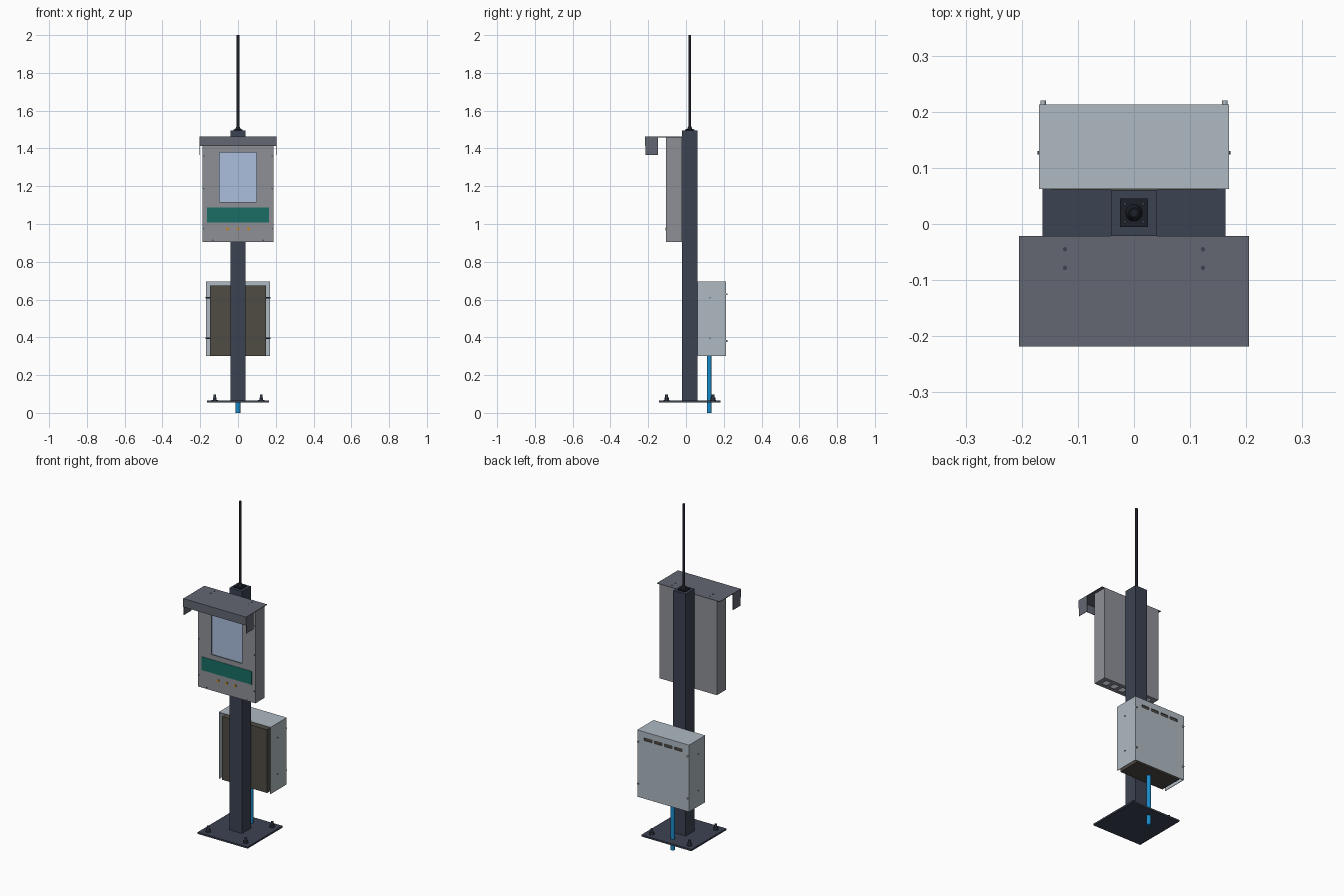
import bpy
from math import radians
from mathutils import Vector

if "Cube" in bpy.data.objects:
    bpy.data.objects.remove(bpy.data.objects["Cube"])


def mat(name, r, g, b):
    m = bpy.data.materials.new(name)
    m.diffuse_color = (r, g, b, 1)
    m.use_nodes = True
    m.node_tree.nodes["Principled BSDF"].inputs["Base Color"].default_value = m.diffuse_color
    return m


STEEL = mat("dark_steel", .045, .055, .085)
BLACK = mat("black", .012, .014, .022)
CASE = mat("case_grey", .27, .28, .31)
HOOD = mat("hood_grey", .125, .135, .17)
COVER = mat("light_grey", .43, .49, .54)
BROWN = mat("brown", .08, .072, .06)
BLUE = mat("blue", .01, .26, .6)
SCREEN = mat("screen_blue", .4, .52, .72)
GREEN = mat("green", .01, .155, .13)
GOLD = mat("gold", .5, .25, .02)


def box(name, x, y, z, m=None):
    """Box from (min, max) pairs."""
    lo, hi = Vector((x[0], y[0], z[0])), Vector((x[1], y[1], z[1]))
    bpy.ops.mesh.primitive_cube_add(size=1)
    o = bpy.context.object
    s, c = hi - lo, (hi + lo) / 2
    for v in o.data.vertices:
        v.co = Vector(a * b for a, b in zip(v.co, s)) + c
    o.name = name
    if m:
        o.data.materials.append(m)
    return o


def rod(name, a, b, r, m, n=16, r2=None):
    """Cylinder or cone from point a to point b."""
    a, b = Vector(a), Vector(b)
    bpy.ops.mesh.primitive_cone_add(vertices=n, radius1=r, radius2=r if r2 is None else r2,
                                    depth=(b - a).length, location=(a + b) / 2)
    o = bpy.context.object
    o.rotation_euler = (b - a).to_track_quat('Z', 'Y').to_euler()
    o.name = name
    o.data.materials.append(m)
    if n > 6:
        bpy.ops.object.shade_smooth_by_angle(angle=radians(40))
    return o


def cut(o, cutters):
    """Subtract each cutter, then remove it."""
    for c in cutters:
        bpy.context.view_layer.objects.active = o
        md = o.modifiers.new("cut", 'BOOLEAN')
        md.operation, md.solver, md.object = 'DIFFERENCE', 'EXACT', c
        bpy.ops.object.modifier_apply(modifier=md.name)
        bpy.data.objects.remove(c)


PY = .02  # post centre in y

# Base plate with a passage for the conduit, and anchor bolts
plate = box("base_plate", (-.163, .163), (PY - .163, PY + .163), (.056, .066), STEEL)
cut(plate, [rod("hole", (0, .123, 0), (0, .123, .1), .0135, STEEL)])
for sx in (-1, 1):
    for sy in (-1, 1):
        x, y = sx * .123, PY + sy * .123
        rod("anchor_washer", (x, y, .066), (x, y, .069), .016, STEEL)
        rod("anchor_nut", (x, y, .069), (x, y, .081), .012, STEEL, 6)
        rod("anchor_stud", (x, y, .081), (x, y, .097), .007, STEEL)

# Post and antenna
box("post", (-.041, .041), (PY - .041, PY + .041), (.066, 1.494), STEEL)
box("antenna_plate", (-.025, .025), (PY - .025, PY + .025), (1.494, 1.499), BLACK)
for sx in (-1, 1):
    for sy in (-1, 1):
        x, y = sx * .016, PY + sy * .016
        rod("antenna_screw", (x, y, 1.499), (x, y, 1.502), .003, STEEL, 8)
rod("antenna_base", (0, PY, 1.499), (0, PY, 1.515), .015, BLACK, 24, .009)
rod("antenna", (0, PY, 1.51), (0, PY, 2.0), .0075, BLACK)

# Display case: hollow shell with screen window and bottom slots
case = box("display_case", (-.187, .187), (-.105, -.021), (.905, 1.459), CASE)
cut(case, [box("cavity", (-.183, .183), (-.101, -.025), (.909, 1.455)),
           box("window", (-.099, .099), (-.12, -.09), (1.117, 1.379))]
    + [box("slot", (x - .018, x + .018), (-.084, -.042), (.89, .92))
       for x in (-.14, -.084, -.028, .028, .084, .14)])
box("screen", (-.12, .12), (-.092, -.088), (1.1, 1.4), SCREEN)
box("key_strip", (-.164, .164), (-.107, -.104), (1.009, 1.088), GREEN)
for x in (-.056, 0, .056):
    rod("button", (x, -.104, .974), (x, -.109, .974), .008, GOLD)
for sx in (-1, 1):
    for x, z in ((.181, 1.36), (.181, 1.187), (.181, .975), (.133, .914)):
        rod("case_screw", (sx * x, -.104, z), (sx * x, -.107, z), .0035, STEEL, 10)

# Sheet metal hood with front lip and side flaps
box("hood_top", (-.205, .205), (-.218, -.021), (1.459, 1.462), HOOD)
box("hood_lip", (-.205, .205), (-.218, -.215), (1.412, 1.459), HOOD)
for sx in (-1, 1):
    xs = sorted((sx * .202, sx * .205))
    box("hood_flap", xs, (-.215, -.147), (1.364, 1.459), HOOD)
    for y in (-.045, -.078):
        rod("hood_screw", (sx * .123, y, 1.462), (sx * .123, y, 1.464), .004, STEEL, 10)

# Lower equipment box under a vented cover, open at the front and bottom
cover = box("equipment_cover", (-.169, .169), (.062, .213), (.301, .695), COVER)
cut(cover, [box("inside", (-.166, .166), (.0, .21), (.2, .692))]
    + [box("vent", (x - .025, x + .025), (.2, .23), (.644, .659))
       for x in (-.099, -.033, .033, .099)])
box("equipment_box", (-.147, .147), (.061, .198), (.302, .675), BROWN)
for sx in (-1, 1):
    for z in (.61, .395):
        rod("cover_side_bolt", (sx * .146, .127, z), (sx * .172, .127, z), .0035, STEEL, 10)
    for z in (.628, .38):
        rod("cover_back_bolt", (sx * .162, .212, z), (sx * .162, .22, z), .005, COVER, 12)

# Conduit
rod("conduit", (0, .123, 0), (0, .123, .303), .0125, BLUE, 24)
